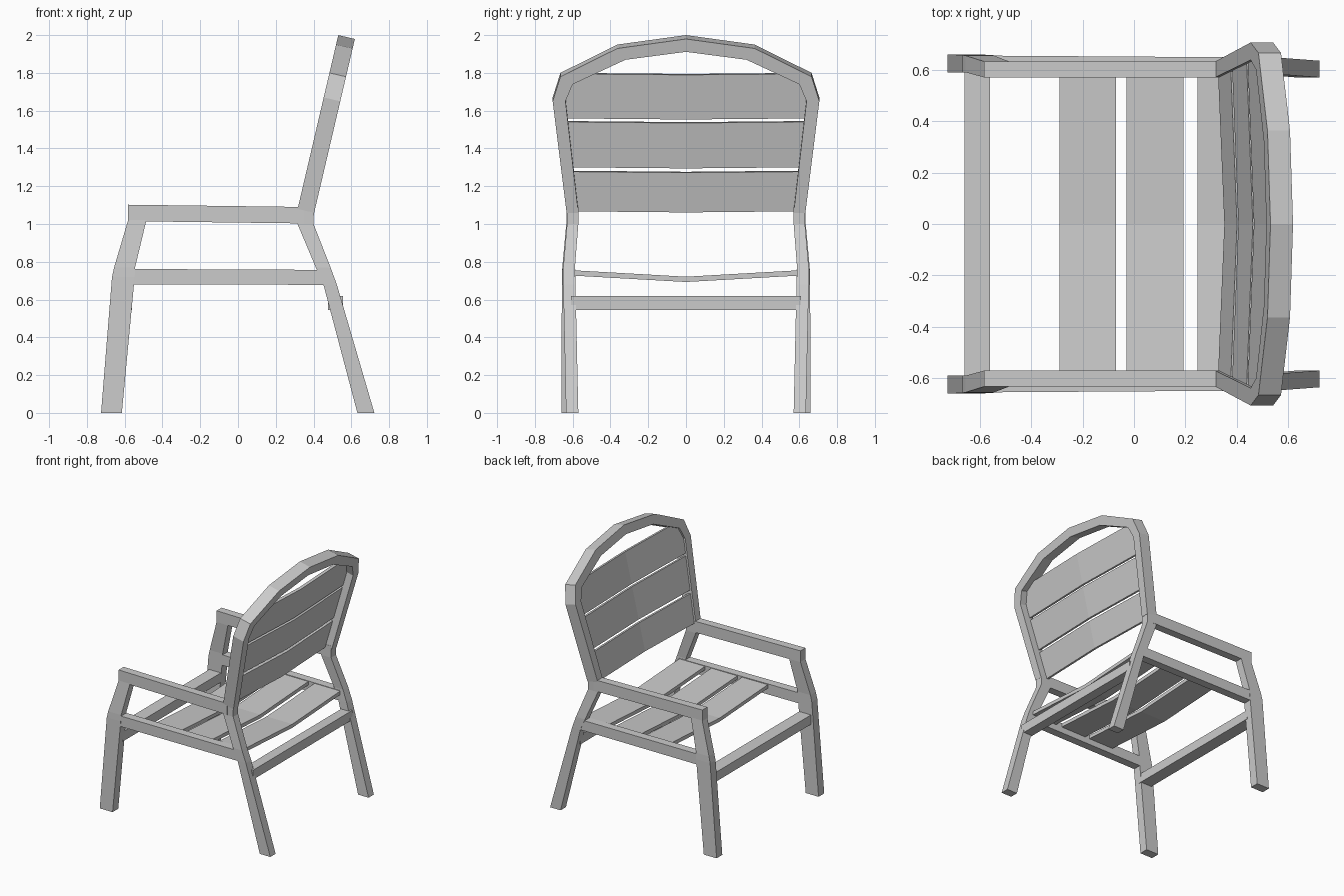
import bpy, bmesh

if "Cube" in bpy.data.objects:
    bpy.data.objects.remove(bpy.data.objects["Cube"])


def loft(name, rings):
    """Flat-faced solid through a series of four-point rings."""
    bm = bmesh.new()
    vs = [[bm.verts.new(p) for p in r] for r in rings]
    for a, b in zip(vs, vs[1:]):
        for i in range(4):
            j = (i + 1) % 4
            bm.faces.new((a[i], a[j], b[j], b[i]))
    bm.faces.new(vs[0])
    bm.faces.new(vs[-1])
    bmesh.ops.recalc_face_normals(bm, faces=bm.faces)
    me = bpy.data.meshes.new(name)
    bm.to_mesh(me)
    bm.free()
    ob = bpy.data.objects.new(name, me)
    bpy.context.collection.objects.link(ob)
    return ob


def post(name, sections, s):
    """Leg from horizontal sections (z, x0, x1, y0, y1), on side s."""
    loft(name, [[(x0, s * y0, z), (x1, s * y0, z), (x1, s * y1, z), (x0, s * y1, z)]
                for z, x0, x1, y0, y1 in sections])


def rail(name, sections, s):
    """Rail along x from sections (x, y0, y1, z0, z1), on side s."""
    loft(name, [[(x, s * y0, z0), (x, s * y1, z0), (x, s * y1, z1), (x, s * y0, z1)]
                for x, y0, y1, z0, z1 in sections])


# Legs, armrests and seat rails on both sides
front_leg = [(0, -.725, -.615, .59, .66), (.72, -.667, -.547, .59, .657),
             (.77, -.656, -.545, .59, .655), (1.02, -.582, -.485, .57, .632),
             (1.09, -.58, -.485, .571, .63)]
back_leg = [(0, .632, .722, .57, .635), (.68, .452, .523, .585, .65),
            (.77, .412, .49, .588, .65), (1.0, .315, .40, .57, .63),
            (1.09, .318, .402, .57, .632)]
for side, s in (("left", 1), ("right", -1)):
    post("front_leg_" + side, front_leg, s)
    post("back_leg_" + side, back_leg, s)
    rail("armrest_" + side, [(-.583, .57, .632, 1.015, 1.102),
                             (.35, .57, .632, 1.003, 1.09)], s)
    rail("seat_rail_" + side, [(-.60, .59, .655, .68, .762),
                               (.47, .585, .648, .678, .757)], s)

# Stretchers between front legs and between back legs
for name, x0, x1 in (("front_stretcher", -.66, -.56), ("back_stretcher", .477, .555)):
    loft(name, [[(x0, y, .545), (x1, y, .545), (x1, y, .618), (x0, y, .618)]
                for y in (-.61, .61)])

# Seat slats, dipping in the middle
for i, (x0, x1) in enumerate(((-.29, -.07), (-.03, .193), (.247, .468))):
    loft(f"seat_slat_{i + 1}",
         [[(x0, y, z), (x1, y, z), (x1, y, z + .028), (x0, y, z + .028)]
          for y, z in ((-.6, .727), (0, .693), (.6, .727))])


# Point on the reclined back plane, pushed back by d
def lean(y, z, d):
    return (.318 + .234 * (z - 1.09) + d * .974, y, z - d * .228)


# Arched back frame
outer = [(.632, 1.08), (.706, 1.67), (.665, 1.80), (.363, 1.95), (0, 2.0)]
inner = [(.57, 1.08), (.638, 1.67), (.60, 1.76), (.32, 1.89), (0, 1.932)]
half = list(zip(outer, inner))
arch = half + [((-o[0], o[1]), (-i[0], i[1])) for o, i in half[-2::-1]]
loft("back_frame", [[lean(*o, 0), lean(*o, .09), lean(*i, .09), lean(*i, 0)]
                    for o, i in arch])

# Back slats, bowed backwards in the middle
for n, (z0, z1) in enumerate(((1.075, 1.285), (1.308, 1.548), (1.567, 1.803))):
    rings = []
    for k, d in ((-1, .013), (0, .038), (1, .013)):
        ya, yb = (k * min(.585 + .119 * (z - 1.09), .635) for z in (z0, z1))
        rings.append([lean(ya, z0, d), lean(ya, z0, d + .022),
                      lean(yb, z1, d + .022), lean(yb, z1, d)])
    loft(f"back_slat_{n + 1}", rings)
